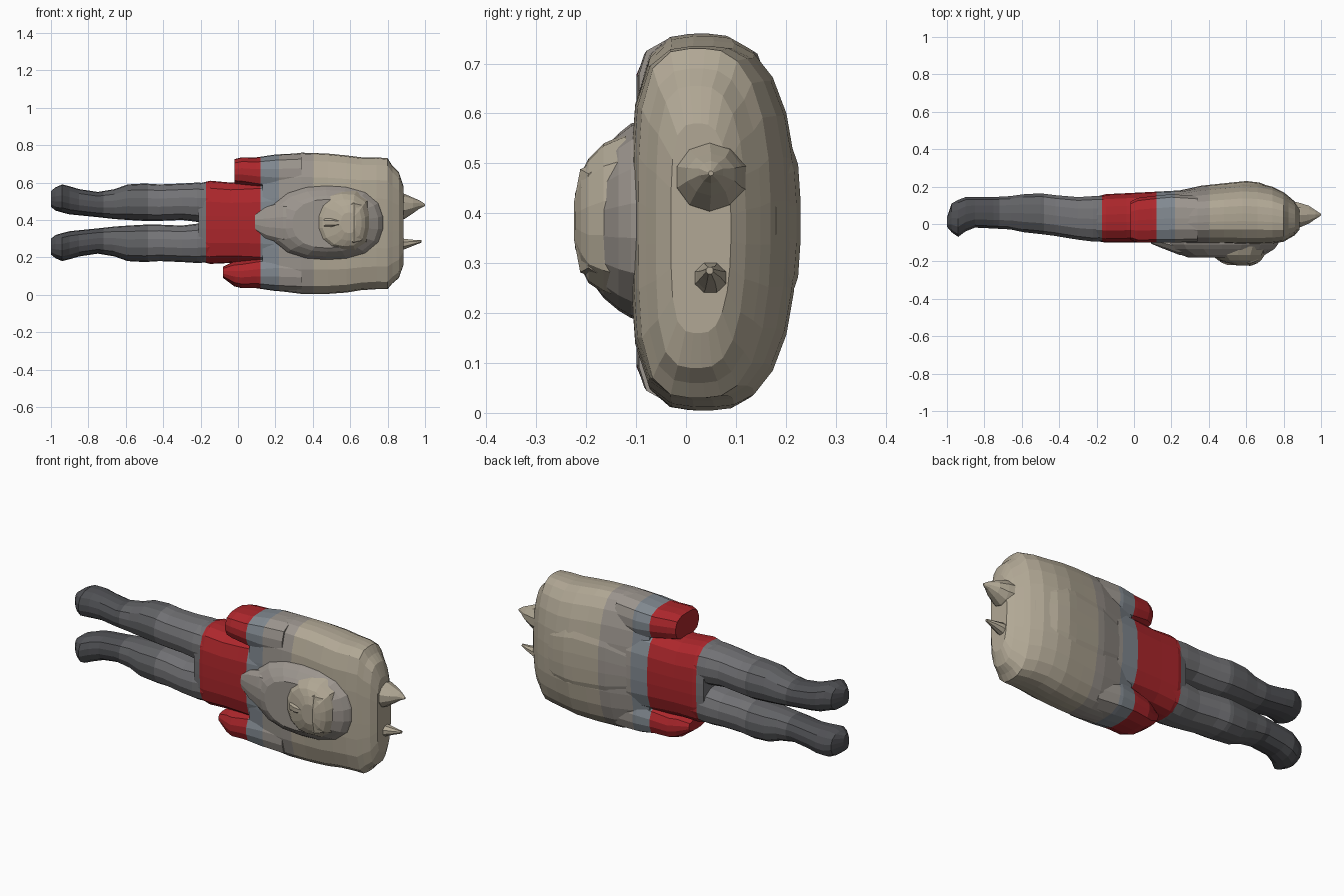
import bpy, bmesh
from math import cos, sin, tau
from mathutils import Vector

MID = 0.385   # z of the figure's line of symmetry

# colour bands along the body, from feet to crown
BANDS = [(-0.72, (0.08, 0.082, 0.09)), (-0.48, (0.12, 0.122, 0.13)),
         (-0.17, (0.17, 0.17, 0.18)), (0.12, (0.42, 0.02, 0.025)),
         (0.22, (0.22, 0.25, 0.28)), (0.40, (0.33, 0.30, 0.27)),
         (9.0, (0.44, 0.39, 0.30))]
MATS = []
for i, (_, c) in enumerate(BANDS):
    m = bpy.data.materials.new("band_%d" % i)
    m.diffuse_color = (*c, 1)
    MATS.append(m)


def finish(name, bm, band=None):
    bmesh.ops.recalc_face_normals(bm, faces=bm.faces)
    for f in bm.faces:
        x = f.calc_center_median().x
        f.material_index = band if band is not None else \
            next(i for i, (lim, _) in enumerate(BANDS) if x < lim)
    me = bpy.data.meshes.new(name)
    bm.to_mesh(me)
    bm.free()
    for m in MATS:
        me.materials.append(m)
    ob = bpy.data.objects.new(name, me)
    bpy.context.collection.objects.link(ob)
    return ob


def refine(stations, cuts):
    # add rings where the colour changes
    out = list(stations)
    for c in cuts:
        for a, b in zip(stations, stations[1:]):
            if a[0] + 0.01 < c < b[0] - 0.01:
                t = (c - a[0]) / (b[0] - a[0])
                out.append(tuple(p + (q - p) * t for p, q in zip(a, b)))
    return sorted(out)


def loft(name, stations, axis="x", n=18, ef=2.0, eb=2.0, mirror=False, band=None):
    """Stations: (pos, u0, u1, v0, v1); axis x: u=y, v=z; axis y: u=x, v=z.
    ef / eb: squareness of the low-u and high-u halves."""
    if axis == "x":
        stations = refine(stations, [b[0] for b in BANDS[:-1]])
    bm = bmesh.new()
    rings = []
    for p, u0, u1, v0, v1 in stations:
        ring = []
        for k in range(n):
            a = tau * (k + 0.5) / n
            c, s = cos(a), sin(a)
            e = eb if c > 0 else ef
            r = (abs(c) ** e + abs(s) ** e) ** (-1 / e)
            u = (u0 + u1) / 2 + (u1 - u0) / 2 * c * r
            v = (v0 + v1) / 2 + (v1 - v0) / 2 * s * r
            if mirror:
                v = 2 * MID - v
            ring.append(bm.verts.new((p, u, v) if axis == "x" else (u, p, v)))
        rings.append(ring)
    for a, b in zip(rings, rings[1:]):
        for k in range(n):
            bm.faces.new((a[k], a[(k + 1) % n], b[(k + 1) % n], b[k]))
    bm.faces.new(rings[0])
    bm.faces.new(rings[-1])
    return finish(name, bm, band)


# broad cloak covering shoulders and upper arms
loft("cloak", [
    (0.13, -0.09, 0.15, 0.05, 0.72), (0.22, -0.10, 0.17, 0.02, 0.745),
    (0.34, -0.105, 0.195, 0.005, 0.76), (0.48, -0.105, 0.21, 0.005, 0.755),
    (0.58, -0.11, 0.222, 0.012, 0.745), (0.66, -0.11, 0.218, 0.025, 0.735),
    (0.74, -0.105, 0.20, 0.03, 0.735), (0.80, -0.095, 0.17, 0.03, 0.73),
    (0.825, -0.08, 0.15, 0.06, 0.69), (0.86, -0.06, 0.12, 0.09, 0.655),
    (0.885, -0.03, 0.09, 0.16, 0.58)], n=26, ef=4, eb=2.5)

# hips and waist
loft("waist", [
    (-0.21, -0.09, 0.145, 0.18, 0.595), (-0.15, -0.10, 0.16, 0.165, 0.61),
    (-0.04, -0.10, 0.165, 0.17, 0.60), (0.06, -0.10, 0.17, 0.165, 0.605),
    (0.25, -0.10, 0.18, 0.15, 0.62)], n=20, ef=3.5, eb=3)

# back ridge
loft("back_hump", [
    (0.20, 0.10, 0.17, 0.26, 0.50), (0.36, 0.10, 0.205, 0.21, 0.56),
    (0.55, 0.10, 0.225, 0.19, 0.58), (0.60, 0.10, 0.23, 0.20, 0.57),
    (0.67, 0.10, 0.222, 0.21, 0.55), (0.78, 0.10, 0.18, 0.25, 0.52)], n=16, eb=3)

# legs with feet, and forearms with hands
LEG = [(-1.0, -0.015, 0.035, 0.47, 0.555), (-0.975, -0.045, 0.11, 0.45, 0.575),
       (-0.94, -0.07, 0.13, 0.44, 0.59), (-0.90, -0.04, 0.145, 0.43, 0.58),
       (-0.85, -0.02, 0.145, 0.425, 0.565), (-0.75, -0.025, 0.145, 0.415, 0.55),
       (-0.66, -0.03, 0.15, 0.405, 0.565), (-0.59, -0.045, 0.16, 0.40, 0.59),
       (-0.50, -0.055, 0.165, 0.395, 0.595), (-0.42, -0.065, 0.155, 0.395, 0.59),
       (-0.30, -0.085, 0.145, 0.40, 0.595), (-0.22, -0.095, 0.15, 0.39, 0.60),
       (-0.12, -0.09, 0.15, 0.385, 0.595)]
ARM = [(-0.02, -0.085, 0.12, 0.59, 0.725), (0.02, -0.10, 0.14, 0.585, 0.735),
       (0.10, -0.10, 0.15, 0.57, 0.735), (0.20, -0.10, 0.16, 0.55, 0.75),
       (0.34, -0.095, 0.15, 0.55, 0.757)]
for side, flip in (("upper", False), ("lower", True)):
    loft(side + "_leg", LEG, n=14, ef=2.5, eb=2.5, mirror=flip)
    arm = ARM
    if flip:   # the lower hand reaches a little farther down
        arm = [(-0.08, -0.06, 0.09, 0.62, 0.68)] + ARM
    loft(side + "_arm", arm, n=14, ef=3, eb=3, mirror=flip)

# chest and beard mass, then the face, stepped out toward the front
loft("chest", [
    (-0.18, 0.29, 0.66, 0.25, 0.51), (-0.165, 0.25, 0.70, 0.23, 0.53),
    (-0.135, 0.19, 0.75, 0.205, 0.56), (-0.11, 0.17, 0.77, 0.19, 0.58),
    (-0.07, 0.15, 0.79, 0.18, 0.59)], axis="y", n=18, ef=2.3, eb=2.6, band=5)
loft("face", [
    (-0.222, 0.55, 0.63, 0.33, 0.44), (-0.21, 0.51, 0.66, 0.29, 0.48),
    (-0.195, 0.45, 0.68, 0.26, 0.51), (-0.165, 0.41, 0.70, 0.24, 0.54),
    (-0.12, 0.40, 0.72, 0.22, 0.56)], axis="y", n=14, ef=2.2, eb=3, band=6)
loft("beard_tip", [
    (0.09, -0.105, -0.05, 0.34, 0.44), (0.15, -0.13, -0.05, 0.30, 0.47),
    (0.24, -0.165, -0.05, 0.27, 0.50), (0.34, -0.18, -0.05, 0.27, 0.50)],
    n=12, ef=2.5, band=5)

# brow and nose
loft("brow", [
    (0.59, -0.215, -0.15, 0.28, 0.49), (0.62, -0.225, -0.15, 0.27, 0.50),
    (0.66, -0.205, -0.15, 0.28, 0.49)], n=10, ef=3, band=6)
loft("nose", [
    (0.46, -0.205, -0.15, 0.35, 0.42), (0.50, -0.222, -0.15, 0.355, 0.415),
    (0.60, -0.222, -0.15, 0.365, 0.405)], n=8, band=6)

# two pointed tips on the crown
loft("large_tip", [
    (0.83, -0.04, 0.13, 0.39, 0.55), (0.89, -0.02, 0.115, 0.405, 0.54),
    (0.935, 0.0, 0.10, 0.435, 0.52), (0.97, 0.025, 0.075, 0.46, 0.505),
    (1.0, 0.045, 0.055, 0.475, 0.485)], n=10, band=6)
loft("small_tip", [
    (0.84, 0.0, 0.09, 0.22, 0.31), (0.90, 0.02, 0.08, 0.245, 0.30),
    (0.94, 0.03, 0.07, 0.262, 0.295), (0.98, 0.04, 0.055, 0.278, 0.293)],
    n=8, band=6)
